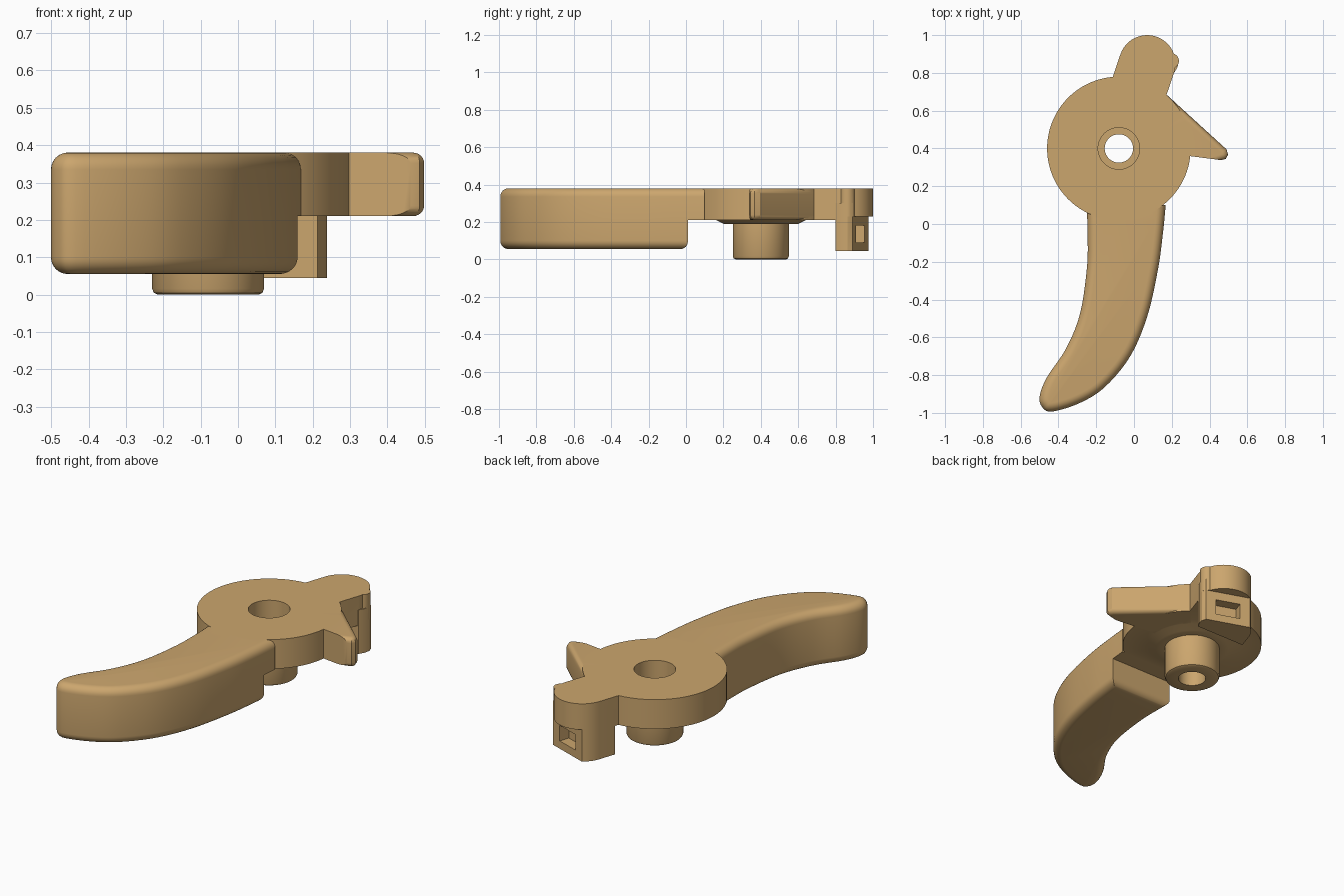
import bpy, bmesh, math
from mathutils import Vector

if "Cube" in bpy.data.objects:
    bpy.data.objects.remove(bpy.data.objects["Cube"])

wood = bpy.data.materials.new("tan")
wood.diffuse_color = (0.60, 0.38, 0.155, 1)
wood.use_nodes = True
wood.node_tree.nodes["Principled BSDF"].inputs["Base Color"].default_value = wood.diffuse_color


def finish(name, bm):
    bmesh.ops.recalc_face_normals(bm, faces=bm.faces[:])
    me = bpy.data.meshes.new(name)
    bm.to_mesh(me)
    bm.free()
    me.materials.append(wood)
    ob = bpy.data.objects.new(name, me)
    bpy.context.collection.objects.link(ob)
    return ob


def prism(name, pts, z0, z1, bevel=0, rounded=None):
    """Extrude an outline; round the rim edges whose two ends pass the rule."""
    bm = bmesh.new()
    face = bm.faces.new([bm.verts.new((x, y, z0)) for x, y in pts])
    new = bmesh.ops.extrude_face_region(bm, geom=[face])["geom"]
    for v in new:
        if isinstance(v, bmesh.types.BMVert):
            v.co.z = z1
    bmesh.ops.recalc_face_normals(bm, faces=bm.faces[:])
    if bevel:
        edges = [e for e in bm.edges
                 if abs(e.verts[0].co.z - e.verts[1].co.z) < 1e-5
                 and rounded(e.verts[0].co, e.verts[1].co)]
        bmesh.ops.bevel(bm, geom=edges, offset=bevel, offset_type='OFFSET',
                        segments=6, profile=0.5, affect='EDGES',
                        clamp_overlap=False)
    return finish(name, bm)


def lathe(name, profile, cx, cy, n=96):
    """Revolve a closed (radius, z) profile about a vertical axis."""
    bm = bmesh.new()
    rings = []
    for i in range(n):
        a = 2 * math.pi * i / n
        rings.append([bm.verts.new((cx + r * math.cos(a), cy + r * math.sin(a), z))
                      for r, z in profile])
    m = len(profile)
    for i in range(n):
        p, q = rings[i], rings[(i + 1) % n]
        for j in range(m):
            k = (j + 1) % m
            bm.faces.new((p[j], q[j], q[k], p[k]))
    return finish(name, bm)


def spline(pts, steps=5):
    """Smooth open curve through the points."""
    p = [Vector(q) for q in pts]
    p = [2 * p[0] - p[1]] + p + [2 * p[-1] - p[-2]]
    out = []
    for a, b, c, d in zip(p, p[1:], p[2:], p[3:]):
        for s in range(steps):
            t = s / steps
            out.append(0.5 * (2 * b + (c - a) * t + (2 * a - 5 * b + 4 * c - d) * t * t
                              + (3 * b - a - 3 * c + d) * t ** 3))
    return [tuple(v) for v in out + [p[-2]]]


def boolean(target, tool, operation):
    mod = target.modifiers.new("join", 'BOOLEAN')
    mod.object, mod.operation, mod.solver = tool, operation, 'EXACT'
    bpy.context.view_layer.objects.active = target
    bpy.ops.object.modifier_apply(modifier=mod.name)
    bpy.data.objects.remove(tool, do_unlink=True)


# Hub disc with collar, lower boss and stepped bore
body = lathe("lever_body", [
    (0.11, 0.38), (0.38, 0.38), (0.38, 0.21), (0.24, 0.21), (0.20, 0.19),
    (0.15, 0.19), (0.15, 0.016), (0.145, 0.005), (0.135, 0.0), (0.075, 0.0),
    (0.075, 0.10), (0.11, 0.10)], -0.08, 0.40)

# Curved handle, rounded all along its rim except where it meets the hub
outline = spline([
    (-0.25, 0.10), (-0.245, -0.08), (-0.25, -0.24), (-0.286, -0.476),
    (-0.36, -0.66), (-0.46, -0.81), (-0.499, -0.91), (-0.487, -0.968),
    (-0.434, -0.993), (-0.286, -0.947), (-0.153, -0.862), (-0.02, -0.70),
    (0.07, -0.49), (0.127, -0.24), (0.153, -0.05), (0.168, 0.10)])
handle = prism("handle", outline, 0.055, 0.38, 0.045,
               lambda a, b: not (a.y > 0.09 and b.y > 0.09))

# Clearance under the handle next to the hub, with a rounded lower corner
profile = [(0.3, 0.21), (0.01, 0.21)]
for i in range(7):
    a = math.radians(15 * i)
    profile.append((-0.03 + 0.04 * math.cos(a), 0.095 - 0.04 * math.sin(a)))
profile += [(-0.03, -0.1), (0.3, -0.1)]
bm = bmesh.new()
face = bm.faces.new([bm.verts.new((-0.6, y, z)) for y, z in profile])
new = bmesh.ops.extrude_face_region(bm, geom=[face])["geom"]
bmesh.ops.translate(bm, vec=(1.2, 0, 0),
                    verts=[v for v in new if isinstance(v, bmesh.types.BMVert)])
boolean(handle, finish("handle_cutter", bm), 'DIFFERENCE')

# Slanted end lobe
start = math.atan2(-0.32, 0.95)
arc = [(0.07 + 0.15 * math.cos(start + math.pi * i / 24),
        0.85 + 0.15 * math.sin(start + math.pi * i / 24)) for i in range(25)]
back = Vector((0.32, 0.95)).normalized()
right_base = tuple(Vector(arc[0]) - 0.25 * back)
left_base = tuple(Vector(arc[-1]) - 0.35 * back)
lobe = prism("lobe", arc + [left_base, right_base], 0.23, 0.38)
left_at_post = tuple(Vector(arc[-1]) - 0.103 * back)
neck = prism("lobe_neck", [arc[0], left_at_post, left_base, right_base], 0.21, 0.30)

# Small side bump and hanging post with a slanted rear face
bump = prism("side_bump", [(0.197 + 0.041 * math.cos(math.pi * i / 12),
                            0.863 + 0.041 * math.sin(math.pi * i / 12))
                           for i in range(24)], 0.23, 0.38)
post = prism("post", arc[19:] + [left_at_post, (0.2125, 0.80), (0.23, 0.83),
                                 (0.238, 0.863), (0.23, 0.89)], 0.045, 0.30)

# Slot in the rear face of the post
along = Vector((-0.25, 0.085)).normalized()
inward = Vector((-along.y, along.x))
mid = Vector((0.108, 0.932))
slot = prism("slot_cutter", [tuple(mid + along * s + inward * d) for s, d in
                             ((-0.07, -0.06), (0.07, -0.06), (0.07, 0.06), (-0.07, 0.06))],
             0.09, 0.18)
boolean(post, slot, 'DIFFERENCE')

# Pointed side finger, rounded on its tip and rear edge only
finger = prism("finger", [
    (0.10, 0.48), (0.20, 0.372), (0.462, 0.338), (0.486, 0.345), (0.498, 0.367),
    (0.490, 0.395), (0.17, 0.687), (0.12, 0.62)], 0.21, 0.38, 0.028,
    lambda a, b: min(a.x, b.x) > 0.16 and max(a.x, b.x) > 0.47)

for part in (handle, lobe, neck, bump, post, finger):
    boolean(body, part, 'UNION')

bpy.ops.object.select_all(action='DESELECT')
body.select_set(True)
bpy.context.view_layer.objects.active = body
bpy.ops.object.shade_smooth_by_angle(angle=math.radians(30))
